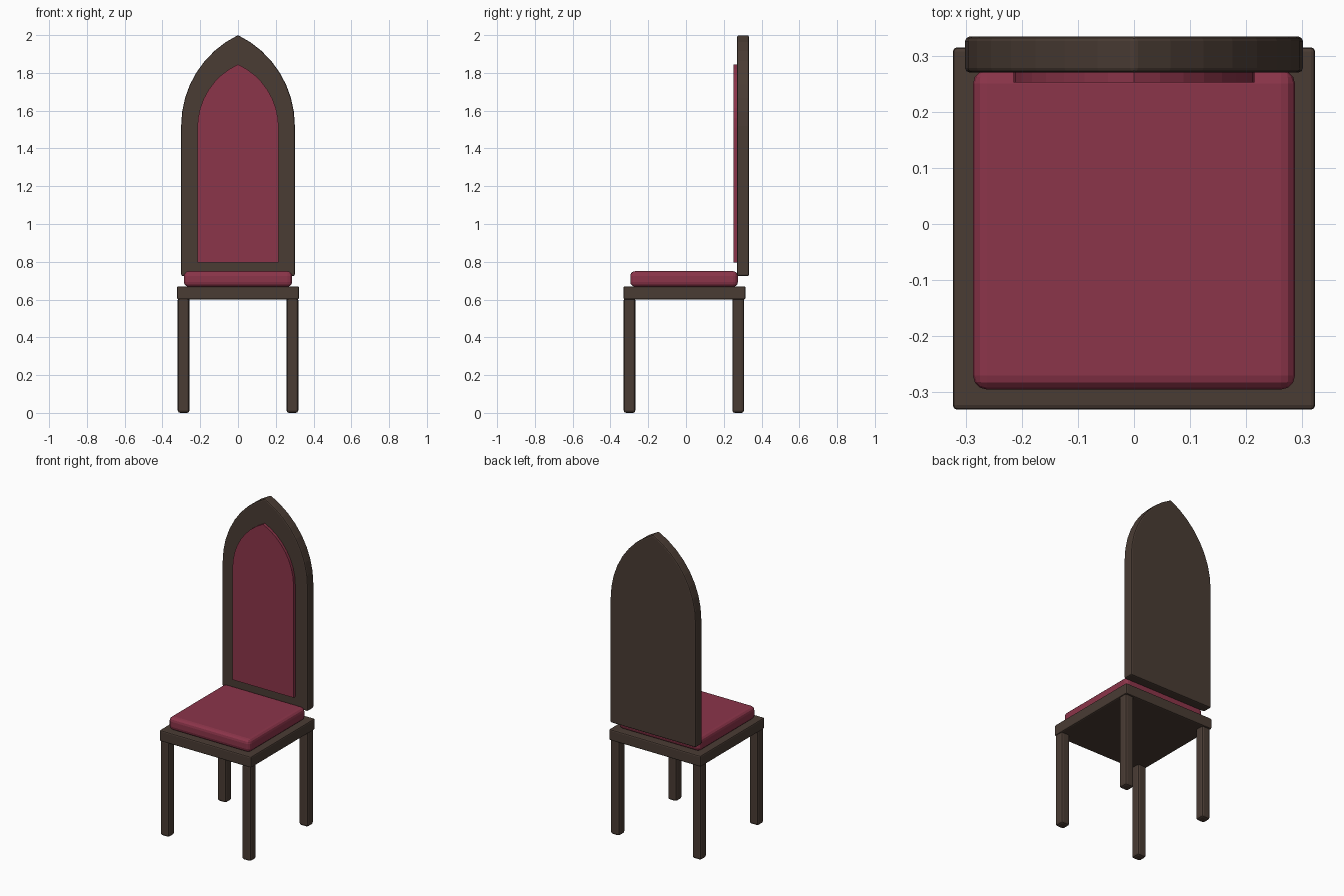
import bpy, bmesh, math

if "Cube" in bpy.data.objects:
    bpy.data.objects.remove(bpy.data.objects["Cube"])

def material(name, rgb):
    m = bpy.data.materials.new(name)
    m.diffuse_color = (*rgb, 1)
    m.use_nodes = True
    m.node_tree.nodes["Principled BSDF"].inputs["Base Color"].default_value = m.diffuse_color
    return m

wood = material("dark_wood", (0.068, 0.045, 0.034))
fabric = material("red_fabric", (0.26, 0.035, 0.068))

def finish(name, bm, mat, bevel, segments):
    bmesh.ops.recalc_face_normals(bm, faces=bm.faces)
    mesh = bpy.data.meshes.new(name)
    bm.to_mesh(mesh)
    bm.free()
    mesh.materials.append(mat)
    ob = bpy.data.objects.new(name, mesh)
    bpy.context.collection.objects.link(ob)
    if bevel:
        mod = ob.modifiers.new("Bevel", 'BEVEL')
        mod.width, mod.segments = bevel, segments
        mod.limit_method, mod.angle_limit = 'ANGLE', math.radians(40)
    return ob

def box(name, lo, hi, mat, bevel, segments):
    bm = bmesh.new()
    bmesh.ops.create_cube(bm, size=1)
    for v in bm.verts:
        v.co = [(a + b) / 2 + c * (b - a) for a, b, c in zip(lo, hi, v.co)]
    return finish(name, bm, mat, bevel, segments)

def arch(name, half, z0, spring, top, y0, y1, mat, bevel, steps=8):
    # Pointed arch: each side is an arc that starts vertical at the spring line
    h = top - spring
    r = (half * half + h * h) / (2 * half)
    sweep = math.asin(h / r)
    side = [(half - r + r * math.cos(sweep * i / steps),
             spring + r * math.sin(sweep * i / steps)) for i in range(steps)]
    pts = [(half, z0)] + side + [(0, top)]
    pts += [(-x, z) for x, z in reversed(side)] + [(-half, z0)]
    bm = bmesh.new()
    face = bm.faces.new([bm.verts.new((x, y0, z)) for x, z in pts])
    ext = bmesh.ops.extrude_face_region(bm, geom=[face])
    moved = [g for g in ext["geom"] if isinstance(g, bmesh.types.BMVert)]
    bmesh.ops.translate(bm, verts=moved, vec=(0, y1 - y0, 0))
    return finish(name, bm, mat, bevel, 2)

# Legs
for label, y in (("front", -0.299), ("back", 0.276)):
    for side, x in (("left", -0.288), ("right", 0.288)):
        box(f"{label}_leg_{side}", (x - 0.031, y - 0.031, 0),
            (x + 0.031, y + 0.031, 0.61), wood, 0.013, 2)

# Seat frame and cushion
box("seat_frame", (-0.323, -0.331, 0.60), (0.323, 0.315, 0.67), wood, 0.008, 2)
box("seat_cushion", (-0.287, -0.295, 0.668), (0.287, 0.275, 0.75), fabric, 0.025, 3)

# Back rest and its padded panel
arch("back_rest", 0.301, 0.725, 1.52, 2.0, 0.27, 0.334, wood, 0.008)
arch("back_panel", 0.215, 0.797, 1.51, 1.845, 0.252, 0.275, fabric, 0)
